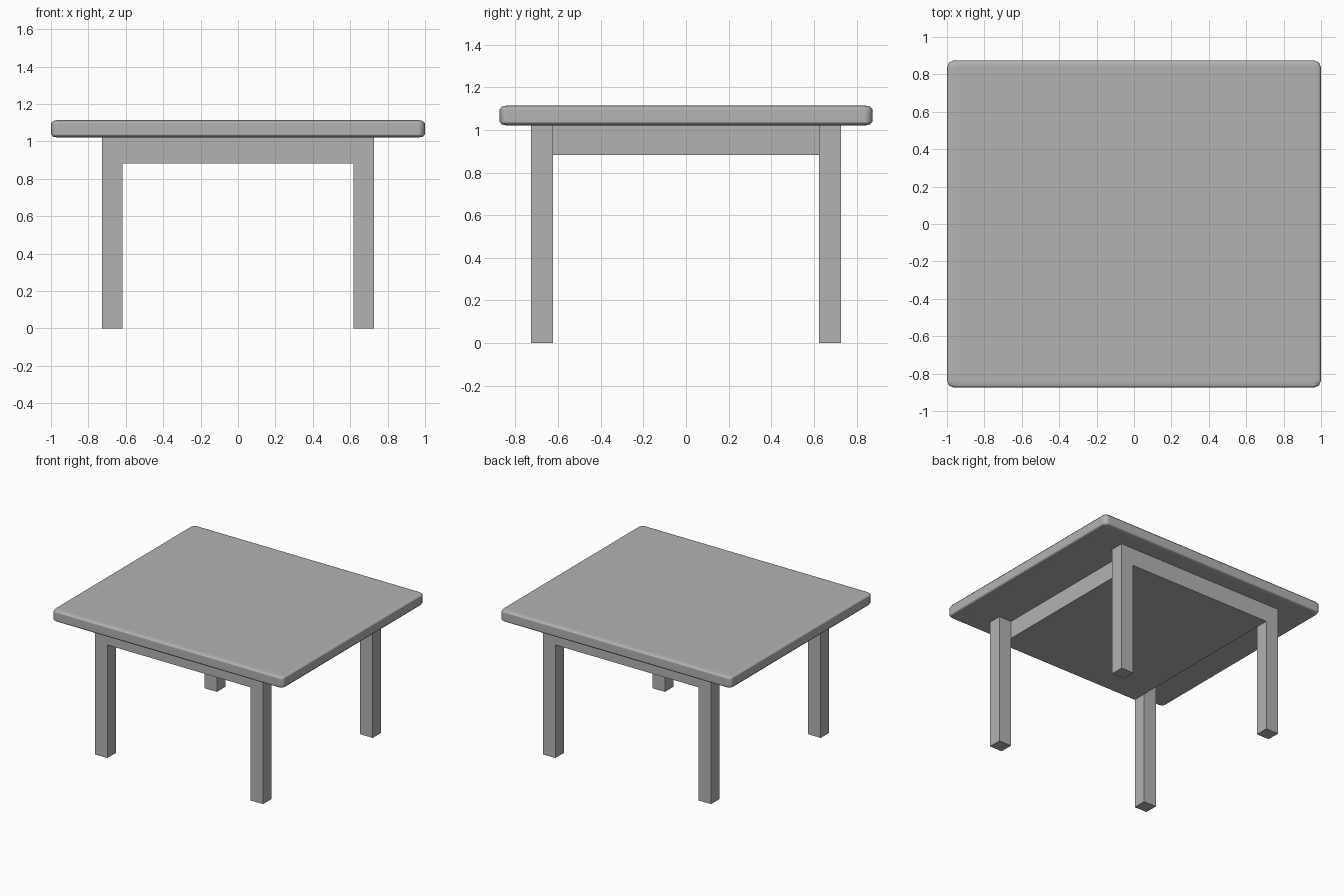
import bpy
import bmesh

cube = bpy.data.objects.get("Cube")
if cube:
    bpy.data.objects.remove(cube, do_unlink=True)

# Single grey finish
grey = bpy.data.materials.new("grey")
grey.use_nodes = True
colour = (0.45, 0.45, 0.45, 1)
grey.diffuse_color = colour
grey.node_tree.nodes["Principled BSDF"].inputs["Base Color"].default_value = colour


def box(name, low, high, bevel=0, squash=1):
    """Box between two corners; the bevel is flattened vertically by squash."""
    size = [b - a for a, b in zip(low, high)]
    size[2] /= squash
    bm = bmesh.new()
    bmesh.ops.create_cube(bm, size=1)
    bmesh.ops.scale(bm, vec=size, verts=bm.verts)
    if bevel:
        bmesh.ops.bevel(bm, geom=bm.edges[:], offset=bevel, segments=2,
                        profile=0.5, affect='EDGES')
    bmesh.ops.scale(bm, vec=(1, 1, squash), verts=bm.verts)
    bmesh.ops.translate(bm, vec=[(a + b) / 2 for a, b in zip(low, high)], verts=bm.verts)
    mesh = bpy.data.meshes.new(name)
    bm.to_mesh(mesh)
    bm.free()
    mesh.materials.append(grey)
    obj = bpy.data.objects.new(name, mesh)
    bpy.context.collection.objects.link(obj)
    return obj


# Tabletop with softly rounded rim
top = box("tabletop", (-1, -0.875, 1.02), (1, 0.875, 1.115), bevel=0.038, squash=0.5)
top.data.shade_smooth()
weighted = top.modifiers.new("even shading", 'WEIGHTED_NORMAL')
weighted.weight = 80

# Solid apron block, flush with the legs at front and back
box("apron", (-0.618, -0.728, 0.882), (0.618, 0.728, 1.02))

# Four square legs
for side, sx in (("left", 1), ("right", -1)):
    for end, sy in (("front", -1), ("back", 1)):
        x, y = sx * 0.672, sy * 0.676
        box(f"{end}_{side}_leg", (x - 0.054, y - 0.052, 0), (x + 0.054, y + 0.052, 1.02))
